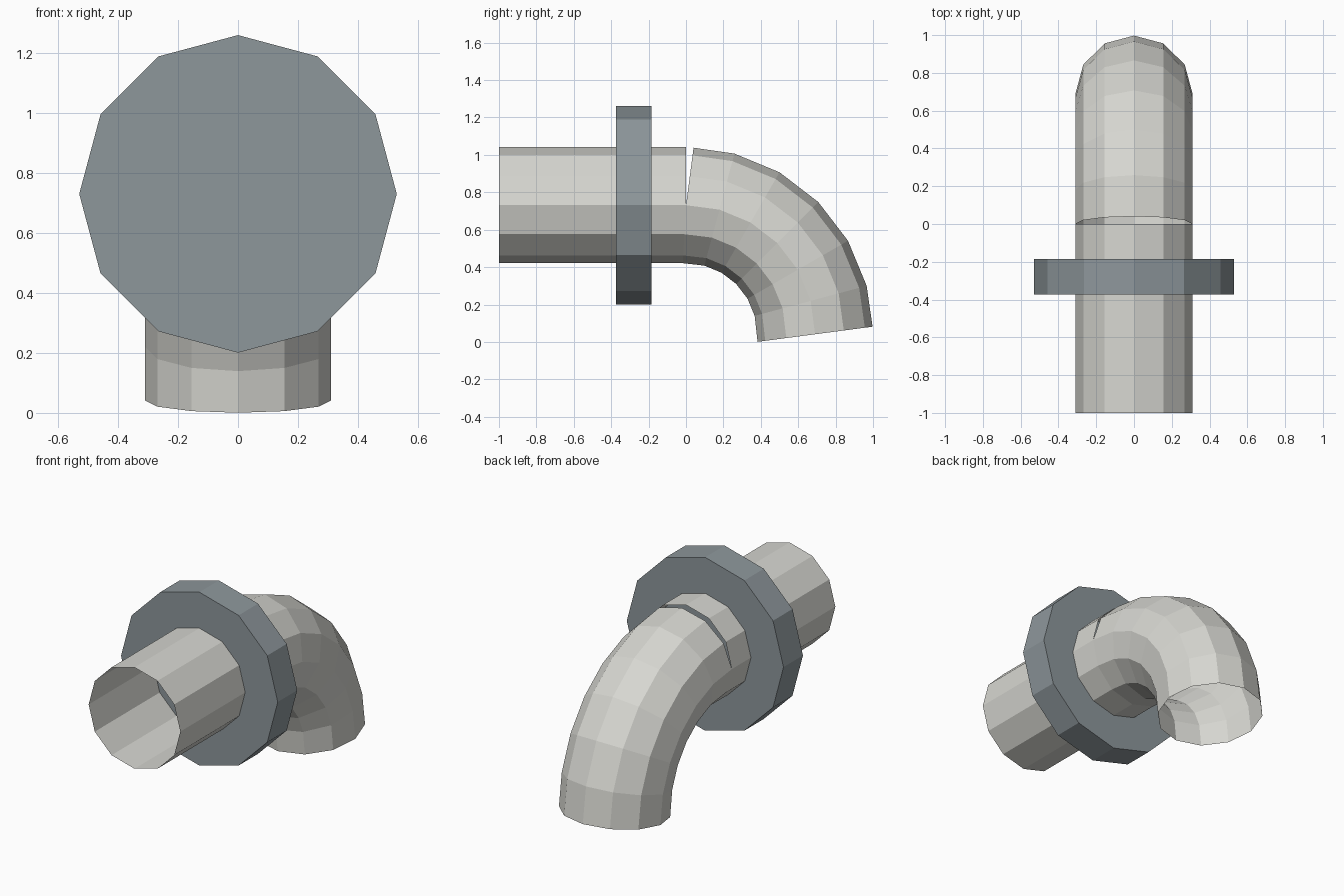
import bpy
import bmesh
from math import sin, cos, pi, radians

if "Cube" in bpy.data.objects:
    bpy.data.objects.remove(bpy.data.objects["Cube"])

SIDES = 12
PIPE_R, FLANGE_R = 0.31, 0.53
BEND_R, BEND_Z = 0.69, 0.041
AXIS_Z = BEND_Z + BEND_R


def material(name, rgb):
    m = bpy.data.materials.new(name)
    m.diffuse_color = (*rgb, 1.0)
    m.use_nodes = True
    m.node_tree.nodes["Principled BSDF"].inputs["Base Color"].default_value = m.diffuse_color
    return m


def sweep(name, stations, radius, mat, capped=False):
    """Tube through stations (y, z, tilt); tilt turns each ring about x."""
    bm = bmesh.new()
    rings = []
    for y, z, tilt in stations:
        ring = []
        for i in range(SIDES):
            a = 2 * pi * i / SIDES
            u = radius * cos(a)
            ring.append(bm.verts.new((radius * sin(a), y + u * sin(tilt), z + u * cos(tilt))))
        rings.append(ring)
    for r0, r1 in zip(rings, rings[1:]):
        for i in range(SIDES):
            j = (i + 1) % SIDES
            bm.faces.new((r0[i], r0[j], r1[j], r1[i]))
    if capped:
        bm.faces.new(rings[0][::-1])
        bm.faces.new(rings[-1])
    # outward normals: the side face at the start must point away from the axis
    bm.normal_update()
    f = bm.faces[:][0]
    if f.normal.x * f.calc_center_median().x < 0:
        bmesh.ops.reverse_faces(bm, faces=bm.faces[:])
    mesh = bpy.data.meshes.new(name)
    bm.to_mesh(mesh)
    bm.free()
    mesh.materials.append(mat)
    ob = bpy.data.objects.new(name, mesh)
    bpy.context.collection.objects.link(ob)
    return ob


light_metal = material("light_grey_metal", (0.68, 0.68, 0.64))
dark_metal = material("blue_grey_metal", (0.27, 0.31, 0.33))

# Straight open pipe
sweep("straight_pipe", [(-1.0, AXIS_Z, 0), (0.0, AXIS_Z, 0)], PIPE_R, light_metal)

# Solid flange around the pipe
sweep("flange", [(-0.373, AXIS_Z, 0), (-0.185, AXIS_Z, 0)], FLANGE_R, dark_metal, capped=True)

# Open elbow: six segments, end rings square to the first and last chords
bend = []
for k in range(7):
    a = radians(15 * k)
    tilt = a + radians({0: 7.5, 6: -7.5}.get(k, 0))
    bend.append((BEND_R * sin(a), BEND_Z + BEND_R * cos(a), tilt))
sweep("elbow", bend, PIPE_R, light_metal)
